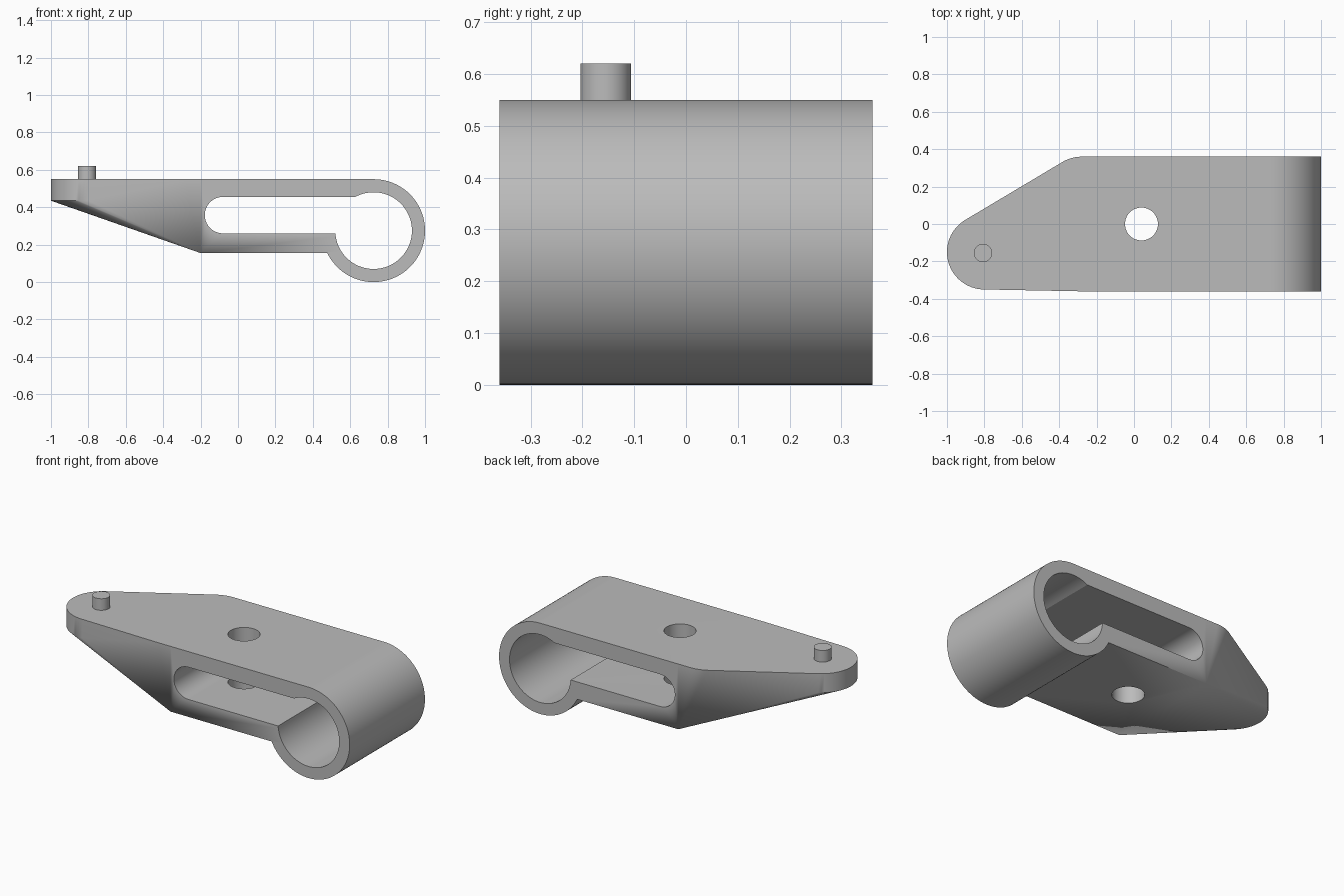
import bpy, bmesh
from math import sin, cos, asin, degrees, radians
from mathutils import Vector

if "Cube" in bpy.data.objects:
    bpy.data.objects.remove(bpy.data.objects["Cube"])

grey = bpy.data.materials.new("plain grey")
grey.use_nodes = True
colour = (0.5, 0.5, 0.5, 1)
grey.diffuse_color = colour
grey.node_tree.nodes["Principled BSDF"].inputs["Base Color"].default_value = colour

TOP, BOTTOM, HALF = 0.55, 0.155, 0.36
TUBE_X, TUBE_Z, OUTER, INNER = 0.725, 0.275, 0.275, 0.205
SLOT_X, SLOT_Z, SLOT_R = -0.08, 0.358, 0.0975


def arc(cx, cy, r, start, end, n):
    angles = [radians(start + (end - start) * i / n) for i in range(n + 1)]
    return [(cx + r * cos(a), cy + r * sin(a)) for a in angles]


def finish(bm, name):
    bmesh.ops.recalc_face_normals(bm, faces=bm.faces)
    mesh = bpy.data.meshes.new(name)
    bm.to_mesh(mesh)
    bm.free()
    mesh.materials.append(grey)
    ob = bpy.data.objects.new(name, mesh)
    bpy.context.collection.objects.link(ob)
    return ob


def prism(name, points, start, end, axis):
    """Extrude a 2D outline along y (points are x, z) or z (points are x, y)."""
    bm = bmesh.new()
    place = (lambda a, b: (a, start, b)) if axis == "y" else (lambda a, b: (a, b, start))
    face = bm.faces.new([bm.verts.new(place(a, b)) for a, b in points])
    ext = bmesh.ops.extrude_face_region(bm, geom=[face])
    shift = Vector((0, end - start, 0)) if axis == "y" else Vector((0, 0, end - start))
    bmesh.ops.translate(bm, vec=shift,
                        verts=[g for g in ext["geom"] if isinstance(g, bmesh.types.BMVert)])
    return finish(bm, name)


def activate(ob):
    bpy.ops.object.select_all(action="DESELECT")
    ob.select_set(True)
    bpy.context.view_layer.objects.active = ob


def combine(ob, other, operation):
    mod = ob.modifiers.new(operation, "BOOLEAN")
    mod.operation, mod.solver, mod.object = operation, "EXACT", other
    activate(ob)
    bpy.ops.object.modifier_apply(modifier=mod.name)
    bpy.data.objects.remove(other)


# Main body: flat bar running into a round tube
low = degrees(asin((TUBE_Z - BOTTOM) / OUTER))
body = prism("clamp_body", [(-0.2, TOP), (-0.2, BOTTOM)]
             + arc(TUBE_X, TUBE_Z, OUTER, 180 + low, 450, 72), -HALF, HALF, "y")

# Tapered arm: hull of the bar end, two rounded top corners and the tip disc
bm = bmesh.new()
for y in (-HALF, HALF):
    for z in (BOTTOM, TOP):
        bm.verts.new((-0.2, y, z))
for y in (-0.16, 0.16):
    for p in arc(-0.28, y, 0.2, 90, 270, 36):
        if abs(p[1]) >= 0.16:
            bm.verts.new((*p, TOP))
for p in arc(-0.8, -0.15, 0.2, 0, 355, 71):
    for z in (0.435, TOP):
        bm.verts.new((*p, z))
hull = bmesh.ops.convex_hull(bm, input=bm.verts)
bmesh.ops.delete(bm, geom=list({v for v in hull["geom_interior"] + hull["geom_unused"]
                                if isinstance(v, bmesh.types.BMVert)}), context="VERTS")
bmesh.ops.dissolve_limit(bm, angle_limit=0.001, verts=bm.verts, edges=bm.edges)
combine(body, finish(bm, "tapered_arm"), "UNION")

# Keyhole slot through the side
slot_low = SLOT_Z - SLOT_R
a0 = 180 + degrees(asin((TUBE_Z - slot_low) / INNER))
a1 = 540 - degrees(asin((SLOT_Z + SLOT_R - TUBE_Z) / INNER))
keyhole = arc(SLOT_X, SLOT_Z, SLOT_R, 90, 270, 32) + arc(TUBE_X, TUBE_Z, INNER, a0, a1, 72)
combine(body, prism("slot_cutter", keyhole, -0.5, 0.5, "y"), "DIFFERENCE")

# Bolt hole through both plates
hole = arc(0.04, 0, 0.088, 0, 354, 59)
combine(body, prism("hole_cutter", hole, -0.1, 0.8, "z"), "DIFFERENCE")

# Locating peg on the tip
peg = prism("locating_peg", arc(-0.807, -0.155, 0.049, 0, 350, 35), TOP - 0.02, 0.62, "z")

for ob in (body, peg):
    activate(ob)
    bpy.ops.object.shade_smooth_by_angle(angle=radians(25))
